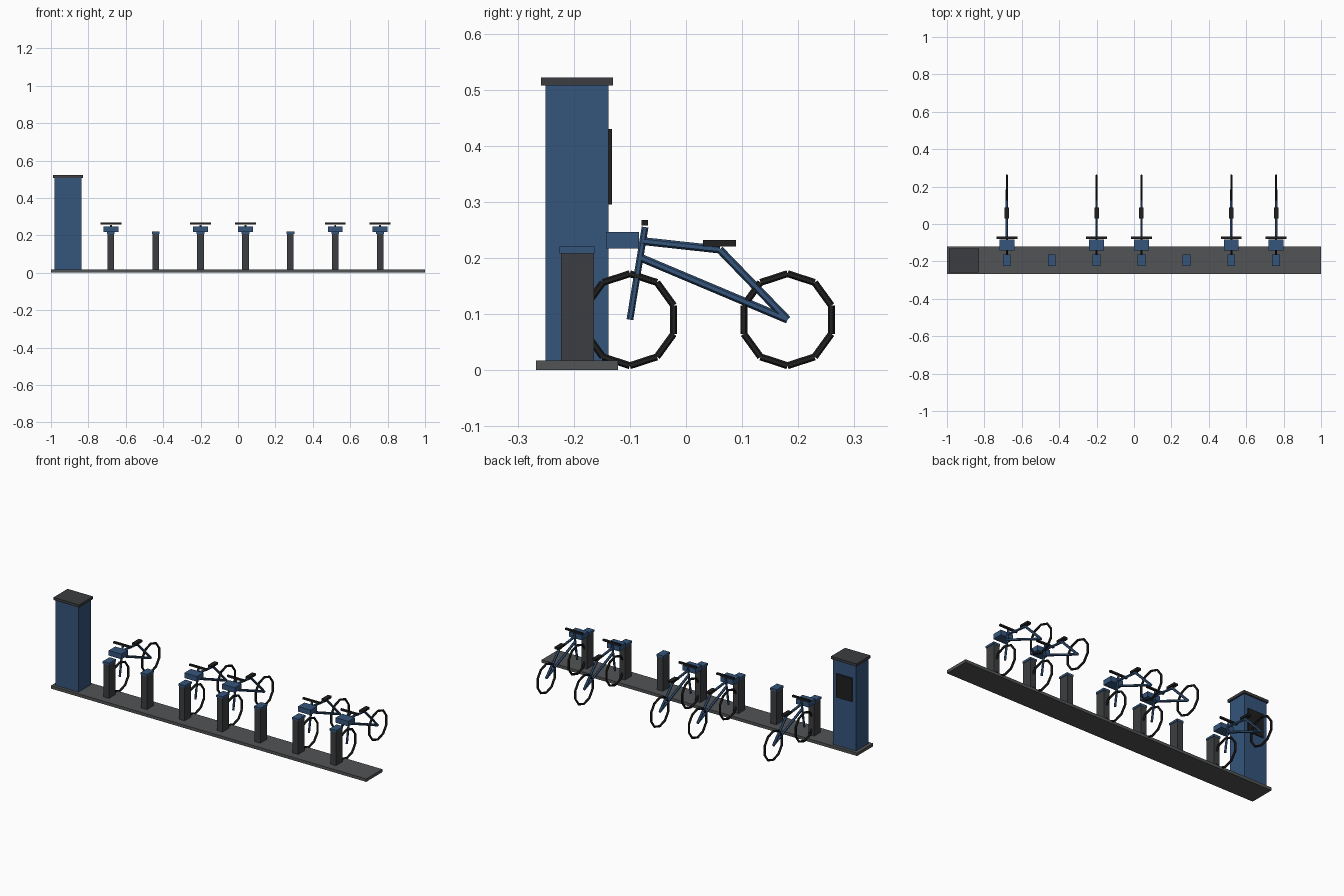
import bpy, bmesh, math
from mathutils import Vector, Matrix

if "Cube" in bpy.data.objects:
    bpy.data.objects.remove(bpy.data.objects["Cube"])


def material(name, rgb):
    m = bpy.data.materials.new(name)
    m.diffuse_color = (*rgb, 1)
    m.use_nodes = True
    m.node_tree.nodes["Principled BSDF"].inputs["Base Color"].default_value = m.diffuse_color
    return m


BLUE = material("blue_paint", (0.035, 0.09, 0.2))
DARK = material("dark_metal", (0.045, 0.048, 0.052))
BASE = material("base_grey", (0.085, 0.087, 0.09))
BLACK = material("rubber", (0.014, 0.014, 0.015))


def finish(name, bm, mat):
    me = bpy.data.meshes.new(name)
    bm.to_mesh(me)
    bm.free()
    me.materials.append(mat)
    ob = bpy.data.objects.new(name, me)
    bpy.context.collection.objects.link(ob)
    return ob


def box(name, x, y, z, mat):
    """Box from (min, max) pairs on each axis."""
    bm = bmesh.new()
    c = [(a + b) / 2 for a, b in (x, y, z)]
    s = [b - a for a, b in (x, y, z)]
    bmesh.ops.create_cube(bm, size=1, matrix=Matrix.Translation(c) @ Matrix.Diagonal((*s, 1)))
    return finish(name, bm, mat)


def add_tube(bm, a, b, r, sides=6):
    a, b = Vector(a), Vector(b)
    d = b - a
    mat = Matrix.Translation((a + b) / 2) @ d.to_track_quat('Z', 'Y').to_matrix().to_4x4()
    bmesh.ops.create_cone(bm, cap_ends=True, segments=sides, radius1=r, radius2=r,
                          depth=d.length, matrix=mat)


def wheel(name, x, y, z=0.09, radius=0.082, n=10):
    """Ring of short straight tubes."""
    bm = bmesh.new()
    pts = [(x, y + radius * math.sin(i * math.tau / n), z + radius * math.cos(i * math.tau / n))
           for i in range(n)]
    for i in range(n):
        add_tube(bm, pts[i], pts[(i + 1) % n], 0.0062)
    finish(name, bm, BLACK)


def bike(x):
    wheel("front_wheel", x, -0.1)
    wheel("rear_wheel", x, 0.181)
    # frame tubes as (y, z) pairs
    bm = bmesh.new()
    for a, b, r in (((-0.073, 0.255), (-0.1, 0.09), 0.006),
                    ((-0.077, 0.23), (0.06, 0.215), 0.007),
                    ((-0.08, 0.2), (0.181, 0.09), 0.007),
                    ((0.06, 0.215), (0.181, 0.09), 0.007)):
        add_tube(bm, (x, *a), (x, *b), r)
    finish("bike_frame", bm, BLUE)
    box("handlebar", (x - 0.056, x + 0.056), (-0.079, -0.068), (0.258, 0.268), BLACK)
    box("seat", (x - 0.012, x + 0.012), (0.03, 0.089), (0.22, 0.232), BLACK)
    box("basket", (x - 0.04, x + 0.04), (-0.143, -0.084), (0.217, 0.246), BLUE)


# ground rail
box("base_plate", (-1, 1), (-0.267, -0.121), (0, 0.017), BASE)

# payment kiosk
box("kiosk_body", (-0.981, -0.837), (-0.25, -0.138), (0.017, 0.507), BLUE)
box("kiosk_cap", (-0.99, -0.828), (-0.258, -0.13), (0.507, 0.522), DARK)
box("kiosk_screen", (-0.959, -0.859), (-0.138, -0.132), (0.295, 0.43), BLACK)

# docks, with bikes in all but two
for i in range(7):
    x = -0.68 + 0.24 * i
    box("dock_post", (x - 0.018, x + 0.018), (-0.223, -0.164), (0.017, 0.208), DARK)
    box("dock_cap", (x - 0.021, x + 0.021), (-0.225, -0.163), (0.208, 0.22), BLUE)
    if i not in (1, 4):
        bike(x)
